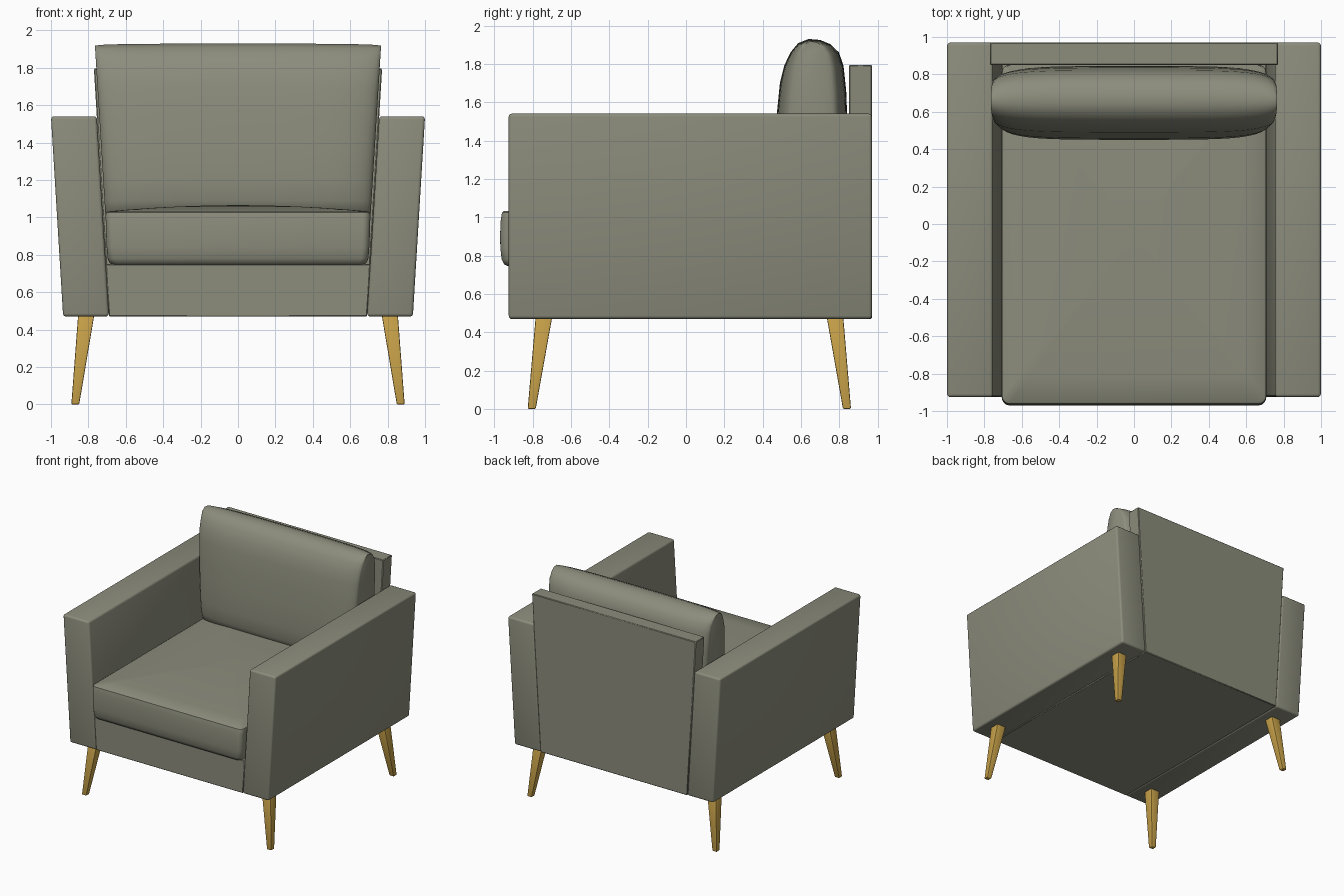
import bpy, bmesh, math

if "Cube" in bpy.data.objects:
    bpy.data.objects.remove(bpy.data.objects["Cube"])


def material(name, col):
    m = bpy.data.materials.new(name)
    m.diffuse_color = (*col, 1)
    m.use_nodes = True
    m.node_tree.nodes["Principled BSDF"].inputs["Base Color"].default_value = m.diffuse_color
    return m


FABRIC = material("olive grey fabric", (0.262, 0.266, 0.202))
WOOD = material("golden wood", (0.56, 0.35, 0.065))


def loft(name, rings, mat, bevel=0.0, segments=3, angle=40):
    """Skin a list of equal-length point rings, cap both ends, optionally round edges."""
    bm = bmesh.new()
    vs = [[bm.verts.new(p) for p in r] for r in rings]
    n = len(rings[0])
    for a, b in zip(vs, vs[1:]):
        for i in range(n):
            j = (i + 1) % n
            bm.faces.new((a[i], a[j], b[j], b[i]))
    bm.faces.new(vs[0][::-1])
    bm.faces.new(vs[-1])
    bmesh.ops.recalc_face_normals(bm, faces=bm.faces)
    if bevel:
        bmesh.ops.bevel(bm, geom=bm.edges[:], offset=bevel, segments=segments,
                        profile=0.5, affect='EDGES', clamp_overlap=True)
    me = bpy.data.meshes.new(name)
    bm.to_mesh(me)
    bm.free()
    me.materials.append(mat)
    ob = bpy.data.objects.new(name, me)
    bpy.context.collection.objects.link(ob)
    bpy.ops.object.select_all(action='DESELECT')
    ob.select_set(True)
    bpy.context.view_layer.objects.active = ob
    bpy.ops.object.shade_smooth_by_angle(angle=math.radians(angle))
    return ob


def rect(x0, x1, y0, y1, z):
    return [(x0, y0, z), (x1, y0, z), (x1, y1, z), (x0, y1, z)]


def round_rect(hx, y0, y1, r, z, n=5):
    pts = []
    for k, (cx, cy) in enumerate([(hx - r, y1 - r), (r - hx, y1 - r),
                                  (r - hx, y0 + r), (hx - r, y0 + r)]):
        for i in range(n + 1):
            a = math.pi / 2 * (k + i / n)
            pts.append((cx + r * math.cos(a), cy + r * math.sin(a), z))
    return pts


def inner(z):
    """Half width between the leaning arms at height z."""
    return 0.69 + 0.065 * (z - 0.47) / 1.07


# Arms, leaning outward
for side, s in (("left", -1), ("right", 1)):
    loft(side + "_arm", [rect(*sorted((s * 0.69, s * 0.935)), -0.925, 0.97, 0.47),
                         rect(*sorted((s * 0.755, s * 1.0)), -0.925, 0.97, 1.54)],
         FABRIC, 0.016)

# Seat base and back panel, fitted between the arms
loft("seat_base", [rect(-inner(z), inner(z), -0.92, 0.86, z) for z in (0.47, 0.75)],
     FABRIC, 0.004, 1)
loft("back_panel", [rect(-inner(z), inner(z), 0.85, 0.97, z) for z in (0.47, 1.795)],
     FABRIC, 0.005, 1)

# Seat cushion: rounded slab with a crowned top
rings = []
for z, hx, yf in ((0.745, 0.665, -0.93), (0.755, 0.685, -0.95), (0.78, 0.697, -0.962),
                  (0.84, 0.702, -0.969), (0.91, 0.705, -0.97), (0.98, 0.707, -0.967),
                  (1.01, 0.708, -0.963), (1.025, 0.705, -0.96), (1.032, 0.695, -0.95)):
    rings.append(round_rect(hx, yf, 0.85, 0.04, z))
for k in (0.85, 0.65, 0.45, 0.25, 0.08):
    rings.append([(x * k, -0.05 + (y + 0.05) * k, 1.032 + 0.033 * (1 - k * k))
                  for x, y, _ in rings[8]])
loft("seat_cushion", rings, FABRIC)

# Back cushion: side profile swept across, thinning towards the ends
PROFILE = [(0.52, 1.0), (0.475, 1.03), (0.455, 1.09), (0.45, 1.2), (0.458, 1.38),
           (0.474, 1.54), (0.49, 1.7), (0.512, 1.79), (0.545, 1.86), (0.585, 1.908),
           (0.64, 1.93), (0.70, 1.925), (0.755, 1.902), (0.798, 1.86), (0.822, 1.79),
           (0.836, 1.66), (0.842, 1.5), (0.845, 1.2), (0.84, 1.08), (0.82, 1.03), (0.78, 1.0)]
rings = []
STEPS = 28
for i in range(STEPS + 1):
    s = -math.cos(math.pi * i / STEPS)
    t = 0.62 + 0.38 * math.sqrt(max(0, 1 - s ** 6)) - 0.03 * s * s
    drop = 0.006 * s * s + 0.006 * s ** 20
    rings.append([(s * (0.71 + 0.055 * (z - 1.03) / 0.9),
                   0.655 + (y - 0.655) * t,
                   z - drop * (z - 1.0) / 0.93) for y, z in PROFILE])
loft("back_cushion", rings, FABRIC, angle=50)

# Splayed tapered wooden legs: (top centre y, foot centre y)
for end, yt, yb in (("front", -0.742, -0.805), ("back", 0.778, 0.84)):
    for side, s in (("left", -1), ("right", 1)):
        loft(f"{end}_{side}_leg",
             [rect(s * 0.87 - 0.021, s * 0.87 + 0.021, yb - 0.021, yb + 0.021, 0.0),
              rect(s * 0.812 - 0.043, s * 0.812 + 0.043, yt - 0.043, yt + 0.043, 0.475)],
             WOOD, 0.006, 2)
